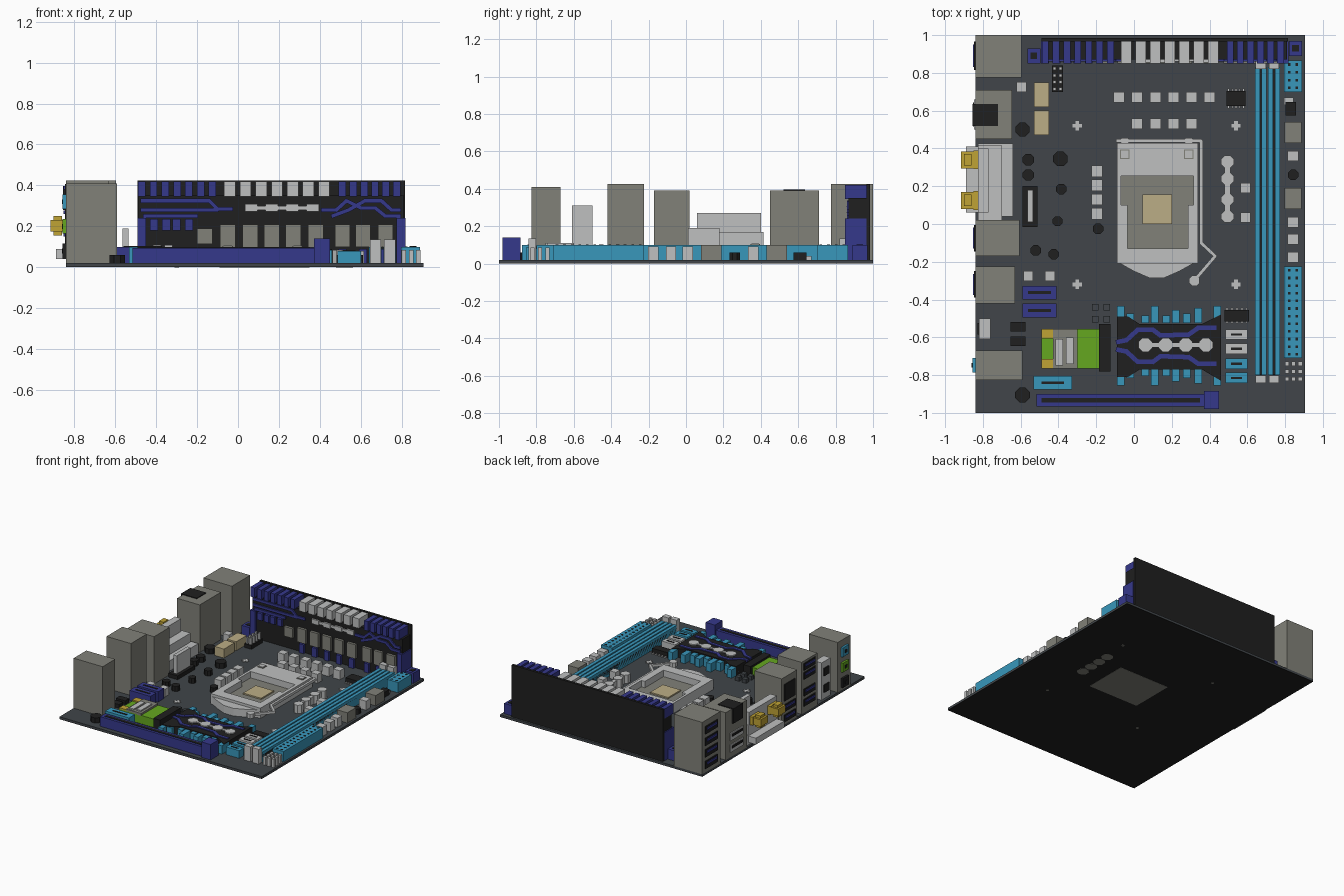
import bpy, bmesh, math
from mathutils import Vector

old = bpy.data.objects.get("Cube")
if old:
    bpy.data.objects.remove(old, do_unlink=True)


def material(name, red, green, blue):
    mat = bpy.data.materials.new(name)
    mat.use_nodes = True
    colour = (red, green, blue, 1)
    mat.diffuse_color = colour
    mat.node_tree.nodes["Principled BSDF"].inputs["Base Color"].default_value = colour
    return mat


SLATE = material("slate board", .052, .06, .067)
BLACK = material("black plastic", .014, .014, .014)
WHITE = material("pale grey", .52, .53, .53)
METAL = material("warm grey metal", .22, .22, .19)
CYAN = material("cyan plastic", .04, .31, .5)
BLUE = material("deep blue", .036, .04, .26)
LIME = material("lime green", .13, .39, .014)
GOLD = material("gold", .53, .37, .035)
TAN = material("tan", .5, .42, .24)
TOP = .02  # upper surface of the board


def finish(name, mat, bm):
    bmesh.ops.recalc_face_normals(bm, faces=bm.faces)
    mesh = bpy.data.meshes.new(name)
    bm.to_mesh(mesh)
    bm.free()
    mesh.materials.append(mat)
    obj = bpy.data.objects.new(name, mesh)
    bpy.context.collection.objects.link(obj)
    return obj


def prism(name, mat, outlines, low, high, axis="z"):
    """Extrude one or more outlines along the z or y axis."""
    bm = bmesh.new()
    for outline in outlines:
        rings = []
        for w in (low, high):
            rings.append([bm.verts.new((u, v, w) if axis == "z" else (u, w, v)) for u, v in outline])
        bm.faces.new(rings[0])
        bm.faces.new(rings[1])
        count = len(outline)
        for i in range(count):
            j = (i + 1) % count
            bm.faces.new((rings[0][i], rings[0][j], rings[1][j], rings[1][i]))
    return finish(name, mat, bm)


def box(name, mat, xs, ys, zs):
    (a, b), (c, d) = xs, ys
    return prism(name, mat, [[(a, c), (b, c), (b, d), (a, d)]], *zs)


def block(name, mat, x, y, width, depth, height, base=TOP):
    return box(name, mat, (x - width / 2, x + width / 2), (y - depth / 2, y + depth / 2), (base, height))


def strip(name, mat, path, width, low, high, axis="z"):
    """A flat band following a path of points."""
    quads = []
    for p, q in zip(path, path[1:]):
        p, q = Vector(p), Vector(q)
        along = (q - p).normalized() * width / 2
        side = Vector((-along.y, along.x))
        p, q = p - along * .5, q + along * .5
        quads.append([p + side, q + side, q - side, p - side])
    return prism(name, mat, quads, low, high, axis)


def disc(name, mat, x, y, radius, low, high, axis="z", sides=8):
    turn = math.pi / sides
    ring = [(x + radius * math.cos(turn * (2 * i + 1)), y + radius * math.sin(turn * (2 * i + 1))) for i in range(sides)]
    return prism(name, mat, [ring], low, high, axis)


def pin_grid(name, mat, xs, ys, size, height, base=TOP):
    for x in xs:
        for y in ys:
            block(name, mat, x, y, size, size, height, base)


# Board and underside plates
box("board", SLATE, (-.84, .905), (-1, 1), (.004, TOP))
box("board_underside", BLACK, (-.84, .905), (-1, 1), (.001, .004))
box("socket_backplate", METAL, (-.09, .35), (-.08, .27), (0, .004))
for y in (.05, .14, .23, .32):
    disc("underside_link", METAL, .52, y, .045, 0, .004)
for x in (-.3, .54):
    for y in (-.32, .52):
        block("screw_mark_wide", WHITE, x, y, .05, .02, .025)
        block("screw_mark_long", WHITE, x, y, .02, .05, .026)
        disc("underside_screw", METAL, x, y, .012, 0, .004)

# Rear port blocks
EDGE = -.84
ports = (("tall_port_block", -.595, .775, 1, .425), ("network_port_block", -.645, .45, .71, .39),
         ("middle_port_block", -.605, -.17, .02, .39), ("inner_port_block", -.63, -.42, -.225, .425),
         ("audio_block", -.59, -.825, -.67, .41))
for name, inner, front, back, height in ports:
    box(name, METAL, (EDGE, inner), (front, back), (TOP, height))


def port(y, z, width, height, mat=BLACK, tongue=BLUE):
    box("port_opening", mat, (EDGE - .006, EDGE), (y - width / 2, y + width / 2), (z - height / 2, z + height / 2))
    if tongue:
        box("port_tongue", tongue, (EDGE - .012, EDGE), (y - width * .4, y + width * .4), (z, z + height * .3))


for z in (.08, .17, .26, .35):
    port(.89, z, .15, .06)
box("network_socket", BLACK, (-.855, -.72), (.52, .635), (.28, .396))
for z in (.09, .18):
    port(.58, z, .16, .06, WHITE, BLACK)
port(-.075, .27, .13, .13, BLACK, None)
for y, z in ((-.075, .07), (-.075, .15), (-.32, .1), (-.32, .18), (-.32, .31), (-.32, .38)):
    port(y, z, .14, .055)
box("optical_block", WHITE, (-.82, -.76), (-.61, -.5), (TOP, .31))
for z in (.1, .23):
    box("optical_opening", BLACK, (-.828, -.82), (-.585, -.525), (z - .03, z + .03))
for z, mat in ((.08, BLACK), (.2, LIME), (.32, CYAN)):
    box("audio_jack", mat, (-.856, EDGE), (-.785, -.71), (z - .036, z + .036))
    box("audio_hole", BLACK, (-.86, -.85), (-.76, -.735), (z - .012, z + .012))

# Wireless module with two gold aerial sockets
box("wireless_base", WHITE, (-.825, -.64), (.04, .425), (TOP, .1))
box("wireless_step", WHITE, (-.825, -.7), (.02, .415), (.1, .17))
box("wireless_tower", WHITE, (-.825, -.77), (.06, .4), (.17, .27))
box("wireless_flange", WHITE, (-.89, -.825), (.06, .41), (.04, .09))
for y in (.125, .34):
    box("aerial_collar", GOLD, (-.85, -.78), (y - .05, y + .05), (.17, .235))
    box("aerial_core", GOLD, (-.915, -.85), (y - .045, y + .045), (.175, .23))
    box("aerial_nut", GOLD, (-.9, -.86), (y - .03, y + .03), (.155, .25))

# Upright power riser along the back
box("riser_plate", BLACK, (-.49, .815), (.965, .985), (TOP, .425))
box("riser_body", BLACK, (-.485, .81), (.87, .965), (TOP, .35))
for first, count, step, width, mat in ((-.47, 7, .0575, .036, BLUE), (-.04, 7, .0767, .055, WHITE), (.51, 6, .053, .036, BLUE)):
    for i in range(count):
        block("riser_fin", mat, first + i * step, .908, width, .115, .42, .345)
for x in (-.05, .06, .165, .27, .38, .51, .61, .72):
    box("riser_choke", METAL, (x - .037, x + .037), (.85, .875), (.1, .21))
    box("riser_foot", BLUE, (x - .02, x + .02), (.85, .875), (TOP, .09))
box("riser_small_choke", METAL, (-.2, -.125), (.85, .875), (.115, .19))
for x in (-.41, -.35, -.3, -.24):
    box("riser_clip", BLUE, (x - .02, x + .02), (.85, .875), (.18, .235))
for left, right, height in ((-.492, -.45, .24), (.775, .817, .24)):
    box("riser_post", BLUE, (left, right), (.85, .965), (TOP, height))
for path in (((-.47, .325), (-.14, .325), (-.1, .285), (-.03, .285)), ((-.47, .28), (-.1, .28)), ((-.46, .25), (-.2, .25)),
             ((.41, .28), (.48, .28), (.53, .325), (.6, .29), (.67, .29), (.72, .25), (.79, .25)),
             ((.46, .25), (.54, .28), (.62, .325), (.7, .325), (.75, .28), (.79, .28))):
    strip("riser_line", BLUE, path, .02, .86, .872, "y")
strip("riser_chain_bar", WHITE, ((.05, .29), (.36, .29)), .02, .86, .872, "y")
for i in range(4):
    box("riser_chain_link", WHITE, (.035 + i * .1, .095 + i * .1), (.856, .872), (.272, .308))
for x, y in ((-.53, .89), (.855, .93)):
    block("fan_header", BLUE, x, y, .07, .08, .1)
    block("fan_header_hole", BLACK, x, y, .035, .035, .103)

# Processor socket
box("socket_base", WHITE, (-.09, .34), (-.2, .43), (TOP, .03))
for name, xs, ys in (("back", (-.09, .34), (.255, .43)), ("front", (-.09, .34), (-.21, -.13)),
                     ("left", (-.09, -.035), (-.13, .1)), ("right", (.285, .34), (-.13, .1)),
                     ("upper_left", (-.09, -.07), (.1, .255)), ("upper_right", (.315, .34), (.1, .255))):
    box("socket_frame_" + name, WHITE, xs, ys, (TOP, .1))
prism("socket_apron", WHITE, [[(-.09, -.2), (0, -.25), (.08, -.285), (.16, -.285), (.24, -.25), (.33, -.2)]], TOP, .08)
box("socket_well", METAL, (-.07, .315), (-.13, .255), (.03, .05))
box("processor_core", TAN, (.045, .2), (0, .155), (.05, .06))
for x in (-.05, .29):
    block("socket_hinge", METAL, x, .37, .05, .05, .104, .1)
    block("socket_hinge_pad", WHITE, x, .37, .04, .04, .107, .1)
    block("socket_ear", WHITE, x, .44, .04, .03, .09)
strip("lever", WHITE, ((-.09, .44), (.355, .44), (.355, -.1), (.43, -.17), (.31, -.31)), .018, .07, .09)
disc("lever_knob", WHITE, .32, -.3, .03, .06, .095)

# Memory slots
for left in (.64, .71):
    right = left + .062
    for side, rail in enumerate(((left, left + .026), (right - .026, right))):
        box("memory_rail", CYAN, rail, (-.8, .83), (TOP, .1))
    box("memory_groove", BLACK, (left, right), (-.8, .83), (TOP, .08))
    for y in (-.823, .84):
        block("memory_latch", WHITE, left + .031, y, .055, .04, .135)

# Right edge power plugs and small parts
for name, front, back, rows in (("main_power", -.71, -.225, 12), ("cpu_power", .7, .865, 4)):
    box(name, CYAN, (.795, .89), (front, back), (TOP, .1))
    gap = (back - front) / rows
    pin_grid(name + "_hole", BLACK, (.822, .862), [front + gap * (i + .5) for i in range(rows)], .014, .102, .09)
for y in (.36, .01, -.08, -.175):
    block("edge_component", WHITE, .842, y, .06, .055, .09)
for y in (.485, .135):
    block("edge_choke", METAL, .842, y, .09, .11, .1)
disc("edge_capacitor", BLACK, .842, .26, .03, TOP, .06)
block("edge_chip", BLACK, .83, .61, .055, .07, .06)
block("edge_chip_legs", WHITE, .82, .65, .05, .04, .04)
pin_grid("edge_pin", WHITE, (.81, .845, .88), (-.74, -.78, -.82), .022, .085)

# Chipset heatsink
prism("heatsink", BLACK, [[(-.09, -.49), (-.03, -.49), (.03, -.53), (.36, -.53), (.46, -.48), (.46, -.83),
                           (.36, -.77), (.03, -.77), (-.03, -.81), (-.09, -.81)]], TOP, .09)
for side in (-1, 1):
    for x, reach in ((-.07, .21), (-.02, .17), (.06, .16), (.11, .21), (.17, .16), (.22, .19), (.28, .17), (.34, .2), (.44, .21)):
        ends = sorted((-.645 + side * reach, -.645 + side * .12))
        box("heatsink_fin", CYAN, (x - .02, x + .02), ends, (TOP, .085))
    path = [(x, -.645 + side * y) for x, y in ((-.09, .02), (-.04, .03), (.02, .085), (.1, .085), (.14, .055), (.29, .06), (.34, .095), (.43, .095))]
    strip("heatsink_line", BLUE, path, .024, .08, .096)
strip("heatsink_chain", WHITE, ((.05, -.64), (.4, -.64)), .02, .08, .096)
for i in range(4):
    disc("heatsink_link", WHITE, .06 + i * .107, -.64, .04, .08, .098)

# Expansion slot and storage sockets
box("expansion_slot", BLUE, (-.515, .41), (-.965, -.9), (TOP, .095))
box("expansion_groove", BLACK, (-.49, .35), (-.945, -.92), (.09, .098))
box("expansion_latch", BLUE, (.37, .45), (-.98, -.885), (TOP, .14))
for name, mat, y in (("rear", BLUE, -.363), ("middle", BLUE, -.458), ("front", CYAN, -.84)):
    x = -.5 if mat is BLUE else -.43
    block("storage_socket_" + name, mat, x, y, .18 if mat is BLUE else .205, .072, .1)
    block("storage_tongue_" + name, BLACK, x, y, .12, .014, .103)
for y, mat in ((-.585, WHITE), (-.66, WHITE), (-.74, CYAN), (-.815, CYAN)):
    block("side_socket", mat, .543, y, .115, .055, .08)
    block("side_socket_slot", BLACK, .543, y, .06, .012, .083)
for x, y, width, depth in ((.545, -.485, .13, .06), (.54, .665, .1, .08)):
    block("chip", BLACK, x, y, width, depth, .06)
    for i in range(5):
        block("chip_legs", WHITE, x + (i - 2) * width / 5, y, .01, depth + .025, .03)

# Plug-in card
box("card", LIME, (-.49, -.185), (-.765, -.555), (TOP, .085))
box("card_shield", METAL, (-.43, -.3), (-.765, -.555), (.08, .1))
box("card_socket", BLACK, (-.185, -.125), (-.78, -.53), (TOP, .1))
for y in (-.58, -.74):
    block("card_contact", GOLD, -.46, y, .06, .05, .095, .08)
for x, front in ((-.395, -.75), (-.34, -.74)):
    box("card_chip", WHITE, (x - .02, x + .02), (front, front + .14), (.1, .109))

# Scattered board components
for y, xs in ((.67, (-.08, .015, .115, .21, .305, .4)), (.53, (.015, .115, .21, .305))):
    for x in xs:
        block("power_choke", WHITE, x, y, .058, .055, .09)
for y in (.28, .205, .13, .055):
    block("left_choke", WHITE, -.195, y, .058, .06, .09)
for x, y in ((-.595, .725), (-.56, -.275), (-.445, -.275), (.59, .19), (.59, .035)):
    block("small_component", WHITE, x, y, .052, .052, .08)
strip("chain_bar", WHITE, ((.495, .03), (.495, .35)), .03, TOP, .08)
for y in (.33, .24, .13, .04):
    disc("chain_link", WHITE, .495, y, .036, TOP, .085)
for x, y, radius in ((-.59, .5, .04), (-.39, .345, .042), (-.56, .34, .034), (-.56, .26, .032), (-.385, .185, .03), (-.405, .015, .028),
                     (-.52, -.14, .03), (-.425, -.16, .03), (-.19, -.025, .03), (-.59, -.905, .042)):
    disc("capacitor", BLACK, x, y, radius, TOP, .06)
for y in (-.545, -.62):
    block("black_chip", BLACK, -.615, y, .08, .05, .05)
box("upright_socket", BLACK, (-.59, -.51), (-.015, .2), (TOP, .05))
box("upright_card", WHITE, (-.565, -.535), (.01, .18), (.05, .19))
for front in (.62, .47):
    box("tan_header", TAN, (-.53, -.45), (front, front + .13), (TOP, .09))
box("pin_header", BLACK, (-.435, -.375), (.7, .84), (TOP, .05))
pin_grid("header_pin", WHITE, (-.42, -.39), [.715 + i * .036 for i in range(4)], .016, .1)
pin_grid("dark_component", SLATE, (-.205, -.145), (-.44, -.505), .035, .05)
